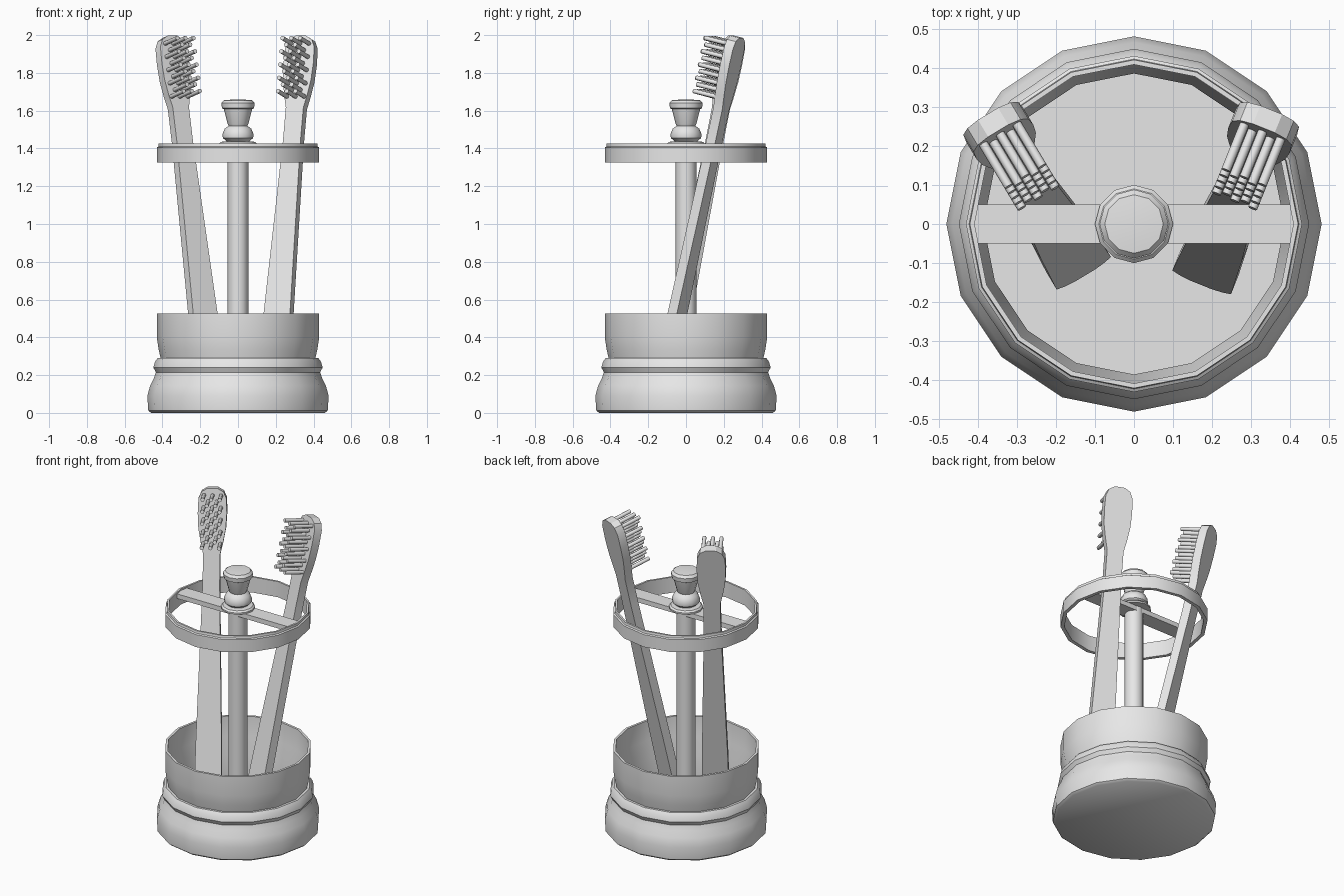
import bpy, bmesh, math
from mathutils import Matrix, Vector

cube = bpy.data.objects.get("Cube")
if cube:
    bpy.data.objects.remove(cube, do_unlink=True)

grey = bpy.data.materials.new("plain_grey")
grey.use_nodes = True
grey.diffuse_color = (0.8, 0.8, 0.8, 1)
grey.node_tree.nodes["Principled BSDF"].inputs["Base Color"].default_value = (0.8, 0.8, 0.8, 1)


def finish(name, bm, smooth=None):
    """Turn a bmesh into a named object, smooth below the given angle."""
    bmesh.ops.recalc_face_normals(bm, faces=bm.faces)
    mesh = bpy.data.meshes.new(name)
    bm.to_mesh(mesh)
    bm.free()
    mesh.materials.append(grey)
    obj = bpy.data.objects.new(name, mesh)
    bpy.context.collection.objects.link(obj)
    if smooth:
        bpy.ops.object.select_all(action='DESELECT')
        obj.select_set(True)
        bpy.context.view_layer.objects.active = obj
        bpy.ops.object.shade_smooth_by_angle(angle=math.radians(smooth))
    return obj


def lathe(name, profile, sides, closed=False, smooth=40):
    """Spin a (radius, height) profile around z; open ends are capped."""
    bm = bmesh.new()
    rings = []
    for r, z in profile:
        angles = [2 * math.pi * i / sides for i in range(sides)]
        rings.append([bm.verts.new((r * math.cos(a), r * math.sin(a), z)) for a in angles])
    pairs = list(zip(rings, rings[1:]))
    if closed:
        pairs.append((rings[-1], rings[0]))
    else:
        bm.faces.new(rings[0])
        bm.faces.new(rings[-1])
    for low, high in pairs:
        for i in range(sides):
            j = (i + 1) % sides
            bm.faces.new((low[i], low[j], high[j], high[i]))
    return finish(name, bm, smooth)


# Moulded foot and hollow cup
lathe("base_cup", [(0.46, 0), (0.475, 0.012), (0.48, 0.09), (0.465, 0.145), (0.445, 0.185),
                   (0.435, 0.215), (0.448, 0.24), (0.44, 0.27), (0.425, 0.29), (0.41, 0.29),
                   (0.42, 0.335), (0.43, 0.4), (0.43, 0.525), (0.415, 0.525),
                   (0.41, 0.4), (0.385, 0.29), (0.385, 0.11)], 16)

# Centre post
lathe("post", [(0.055, 0.11), (0.055, 1.42)], 12)

# Holding ring with a stepped lip
lathe("top_ring", [(0.43, 1.325), (0.43, 1.405), (0.422, 1.41), (0.42, 1.425),
                   (0.408, 1.425), (0.408, 1.325)], 16, closed=True)

# Cross bar through the ring
bm = bmesh.new()
bmesh.ops.create_cube(bm, size=1, matrix=Matrix.Translation((0, 0, 1.4)) @ Matrix.Diagonal((0.816, 0.1, 0.03, 1)))
finish("cross_bar", bm)

# Turned knob on its disc
lathe("knob", [(0.1, 1.415), (0.1, 1.425), (0.09, 1.435), (0.06, 1.438), (0.08, 1.455),
               (0.083, 1.475), (0.07, 1.505), (0.05, 1.52), (0.055, 1.53), (0.075, 1.608),
               (0.085, 1.613), (0.088, 1.64), (0.075, 1.655), (0.04, 1.658)], 12)

# Half outline of a toothbrush: distance along handle, half width
OUTLINE = [(0, 0.03), (0.012, 0.06), (0.03, 0.081), (0.42, 0.075), (1.35, 0.05), (1.53, 0.05),
           (1.6, 0.066), (1.68, 0.08), (1.77, 0.085), (1.86, 0.082), (1.9, 0.064), (1.92, 0.03)]
THICK = 0.052
LEAN = math.radians(13)


def toothbrush(name, foot, yaw):
    """Flat extruded handle leaning backwards, with staggered bristles in front."""
    place = Matrix.Translation(foot) @ Matrix.Rotation(yaw, 4, 'Z') @ Matrix.Rotation(-LEAN, 4, 'X')
    bm = bmesh.new()
    outline = [(w, s) for s, w in OUTLINE] + [(-w, s) for s, w in reversed(OUTLINE)]
    face = bm.faces.new([bm.verts.new((x, -THICK / 2, z)) for x, z in outline])
    back = bmesh.ops.extrude_face_region(bm, geom=[face])
    verts = [v for v in back["geom"] if isinstance(v, bmesh.types.BMVert)]
    bmesh.ops.translate(bm, verts=verts, vec=(0, THICK, 0))
    bm.transform(place)
    finish(name + "_handle", bm, 30)

    bm = bmesh.new()
    length = 0.14
    for row in range(9):
        columns = (-0.05, 0, 0.05) if row % 2 == 0 else (-0.025, 0.025)
        for x in columns:
            spot = Matrix.Translation((x, -THICK / 2 - length / 2 + 0.01, 1.59 + row * 0.036))
            bmesh.ops.create_cone(bm, cap_ends=True, segments=8, radius1=0.012, radius2=0.012,
                                  depth=length, matrix=spot @ Matrix.Rotation(math.pi / 2, 4, 'X'))
    bm.transform(place)
    finish(name + "_bristles", bm, 50)


toothbrush("left_toothbrush", Vector((0.18, -0.132, 0.12)), math.radians(-22))
toothbrush("right_toothbrush", Vector((-0.138, -0.11, 0.12)), math.radians(31))
